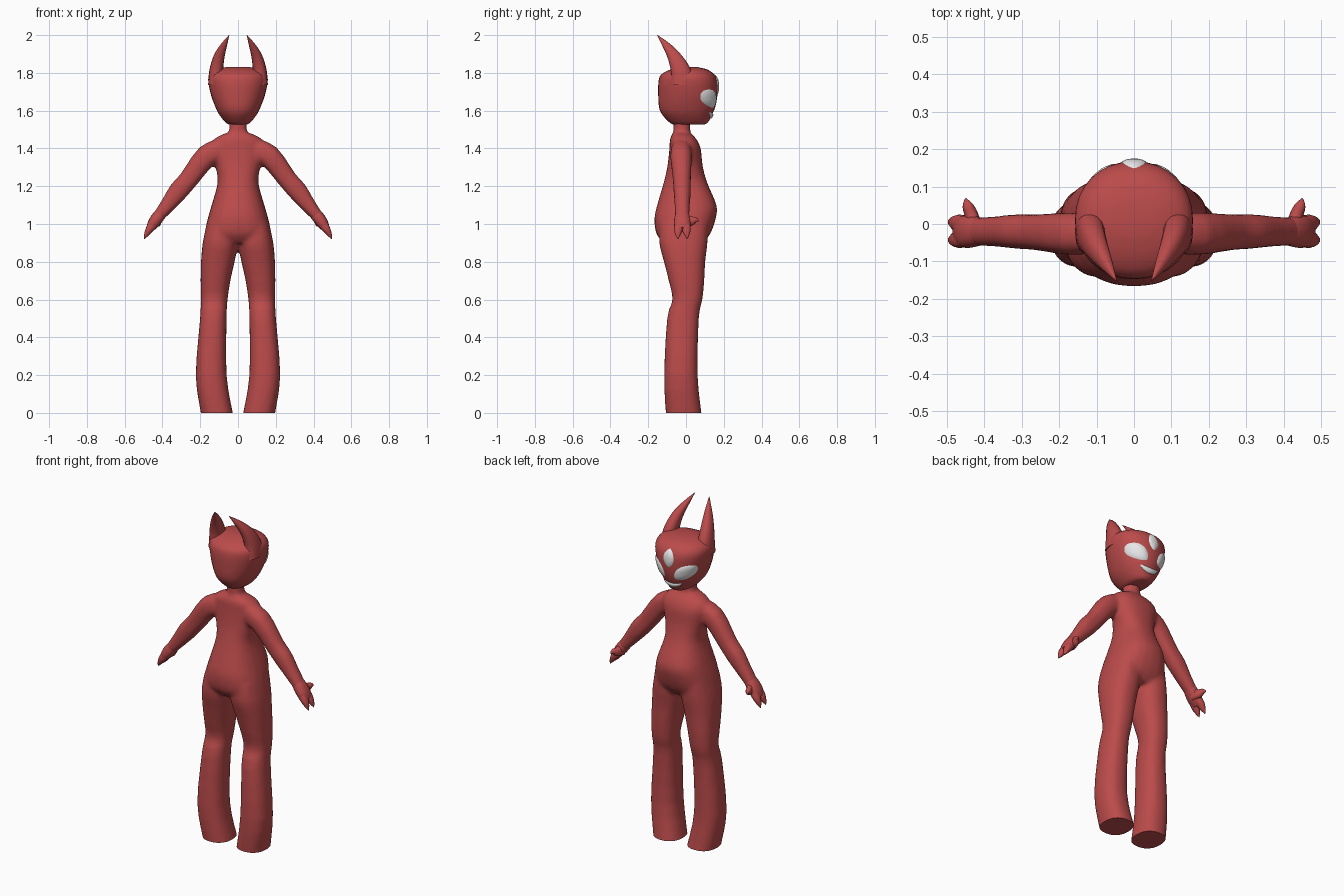
import bpy, bmesh, math
from mathutils import Vector
from mathutils.bvhtree import BVHTree

if "Cube" in bpy.data.objects:
    bpy.data.objects.remove(bpy.data.objects["Cube"])


def material(name, colour):
    mat = bpy.data.materials.new(name)
    mat.use_nodes = True
    mat.diffuse_color = colour
    mat.node_tree.nodes["Principled BSDF"].inputs["Base Color"].default_value = colour
    return mat


RED = material("brick red", (0.50, 0.07, 0.07, 1))
WHITE = material("white", (0.8, 0.8, 0.8, 1))


def make_object(name, bm, mat):
    bmesh.ops.recalc_face_normals(bm, faces=bm.faces)
    mesh = bpy.data.meshes.new(name)
    bm.to_mesh(mesh)
    mesh.materials.append(mat)
    obj = bpy.data.objects.new(name, mesh)
    bpy.context.collection.objects.link(obj)
    bpy.ops.object.select_all(action="DESELECT")
    obj.select_set(True)
    bpy.context.view_layer.objects.active = obj
    bpy.ops.object.shade_smooth_by_angle(angle=math.radians(50))
    return obj


def refine(rows, steps=3):
    """Smooth a list of ring rows with a Catmull-Rom spline."""
    rows = [Vector(r) for r in rows]
    padded = [rows[0]] + rows + [rows[-1]]
    out = []
    for a, b, c, d in zip(padded, padded[1:], padded[2:], padded[3:]):
        for i in range(steps):
            t = i / steps
            out.append(0.5 * (2 * b + (c - a) * t + (2 * a - 5 * b + 4 * c - d) * t * t
                              + (3 * b - a - 3 * c + d) * t ** 3))
    return out + [rows[-1]]


def loft(bm, rings, sides=24, power=0.85):
    """Skin a list of (centre, u axis, v axis) rings and cap both ends."""
    loops = []
    for centre, u, v in rings:
        loop = []
        for i in range(sides):
            t = math.tau * i / sides
            c, s = math.cos(t), math.sin(t)
            loop.append(bm.verts.new(centre + u * math.copysign(abs(c) ** power, c)
                                     + v * math.copysign(abs(s) ** power, s)))
        loops.append(loop)
    for a, b in zip(loops, loops[1:]):
        for i in range(sides):
            j = (i + 1) % sides
            bm.faces.new((a[i], a[j], b[j], b[i]))
    bm.faces.new(loops[0])
    bm.faces.new(loops[-1])


def column(bm, rows, side=1, **kw):
    """Level rings from rows of z, x min, x max, y min, y max."""
    loft(bm, [(Vector((side * (a + b) / 2, (c + d) / 2, z)),
               Vector(((b - a) / 2, 0, 0)), Vector((0, (d - c) / 2, 0)))
              for z, a, b, c, d in refine(rows)], **kw)


def limb(bm, rows, side=1, ref=(0, 1, 0), **kw):
    """Rings across a path from rows of x, y, z, radius across, radius along ref."""
    rows = refine(rows)
    pts = [Vector((side * r[0], r[1], r[2])) for r in rows]
    rings = []
    for i, (p, r) in enumerate(zip(pts, rows)):
        tangent = pts[min(i + 1, len(pts) - 1)] - pts[max(i - 1, 0)]
        u = tangent.cross(Vector(ref)).normalized()
        v = u.cross(tangent).normalized()
        rings.append((p, u * r[3], v * r[4]))
    loft(bm, rings, **kw)


# Torso, neck, legs and arms, fused into one skin
torso = [(1.48, .07, -.07, .025), (1.45, .125, -.085, .055), (1.4, .14, -.088, .078),
         (1.31, .12, -.098, .088), (1.22, .108, -.118, .112), (1.1, .14, -.153, .162),
         (1.03, .16, -.167, .158), (.95, .176, -.158, .13), (.9, .16, -.12, .09)]
leg = [(1, .005, .166, -.14, .12), (.9, 0, .187, -.142, .114), (.8, .018, .196, -.117, .102),
       (.7, .04, .198, -.092, .097), (.6, .055, .197, -.072, .087), (.5, .06, .201, -.1, .068),
       (.2, .06, .224, -.116, .062), (0, .027, .197, -.107, .082), (-.06, .01, .187, -.1, .09)]
arm = [(.08, -.025, 1.39, .065, .05), (.165, -.026, 1.36, .06, .057), (.26, -.022, 1.238, .052, .048),
       (.315, -.02, 1.175, .052, .046), (.365, -.02, 1.11, .042, .041), (.425, -.02, 1.035, .03, .038)]
bm = bmesh.new()
column(bm, [(z, -x, x, c, d) for z, x, c, d in torso])
limb(bm, [(0, -.022, 1.42, .046, .044), (0, -.022, 1.57, .046, .044)])
for side in (1, -1):
    column(bm, leg, side)
    limb(bm, arm, side)
draft = make_object("body_draft", bm, RED)
remesh = draft.modifiers.new("fuse", "REMESH")
remesh.mode, remesh.voxel_size = "VOXEL", 0.011
smooth = draft.modifiers.new("soften", "SMOOTH")
smooth.factor, smooth.iterations = 0.5, 6
fused = draft.evaluated_get(bpy.context.evaluated_depsgraph_get()).to_mesh()
bm = bmesh.new()
bm.from_mesh(fused)
bpy.data.objects.remove(draft)

# Flat trouser hems
cut = bmesh.ops.bisect_plane(bm, geom=bm.verts[:] + bm.edges[:] + bm.faces[:],
                             plane_co=(0, 0, 0), plane_no=(0, 0, 1), clear_inner=True)
bmesh.ops.holes_fill(bm, edges=[e for e in bm.edges if e.is_boundary], sides=0)
make_object("body", bm, RED)

# Hands with two pointed fingers and a thumb
for side, label in ((1, "left"), (-1, "right")):
    bm = bmesh.new()
    limb(bm, [(.4, -.02, 1.065, .03, .032), (.425, -.02, 1.035, .033, .041),
              (.45, -.02, 1, .03, .044), (.468, -.02, .972, .02, .036)], side, sides=16)
    for y, tip in ((-.041, -.043), (.002, .005)):
        limb(bm, [(.445, y, 1.005, .025, .02), (.47, y, .97, .02, .023),
                  (.487, tip, .94, .011, .012), (.497, tip, .92, .001, .001)], side, sides=12)
    limb(bm, [(.425, -.01, 1.02, .02, .035), (.435, .025, 1.015, .018, .026),
              (.445, .05, 1.022, .014, .015), (.45, .068, 1.015, .002, .002)],
         side, ref=(0, 0, 1), sides=12)
    make_object(label + "_hand", bm, RED)

# Head
head = [(1.528, .05, -.07, .1), (1.54, .068, -.09, .118), (1.58, .1, -.127, .138),
        (1.62, .12, -.143, .155), (1.68, .142, -.147, .166), (1.75, .157, -.146, .166),
        (1.79, .152, -.132, .15), (1.817, .12, -.085, .115), (1.831, .06, -.03, .06)]
bm = bmesh.new()
column(bm, [(z, -x, x, c, d) for z, x, c, d in head], sides=32, power=0.92)
bmesh.ops.recalc_face_normals(bm, faces=bm.faces)
skull = BVHTree.FromBMesh(bm)
make_object("head", bm, RED)

# Curved horns
for side, label in ((1, "left"), (-1, "right")):
    bm = bmesh.new()
    limb(bm, [(.113, -.02, 1.74, .045, .065), (.115, -.028, 1.81, .037, .053),
              (.1, -.062, 1.885, .029, .036), (.075, -.105, 1.945, .017, .02),
              (.047, -.152, 2, .001, .001)], side, sides=16)
    make_object(label + "_horn", bm, RED)


def face_plate(name, x, z, length, width, angle=0, bend=0):
    """Thin almond plate that follows the surface of the head."""
    bm = bmesh.new()
    ca, sa = math.cos(angle), math.sin(angle)

    def vert(t, k):
        u = length * k * math.cos(t)
        v = width * k * math.sin(t) * abs(math.sin(t)) ** 0.35 + bend * (u / length) ** 2
        start = Vector((x + u * ca - v * sa, 1, z + u * sa + v * ca))
        spot, normal, _, _ = skull.ray_cast(start, Vector((0, -1, 0)))
        return bm.verts.new(spot + normal * (0.001 + 0.007 * (1 - k ** 4)))

    n = 32
    centre = vert(0, 0)
    loops = [[vert(math.tau * i / n, k) for i in range(n)] for k in (.25, .5, .75, .92, 1)]
    for i in range(n):
        j = (i + 1) % n
        bm.faces.new((centre, loops[0][i], loops[0][j]))
        for a, b in zip(loops, loops[1:]):
            bm.faces.new((a[i], b[i], b[j], a[j]))
    make_object(name, bm, WHITE)


# Three eyes and a grin
for side, label in ((1, "left"), (-1, "right")):
    face_plate(label + "_eye", side * .082, 1.664, .064, .036, side * math.radians(42))
face_plate("forehead_eye", 0, 1.74, .052, .033, math.pi / 2)
face_plate("grin", 0, 1.572, .06, .014, 0, .02)
